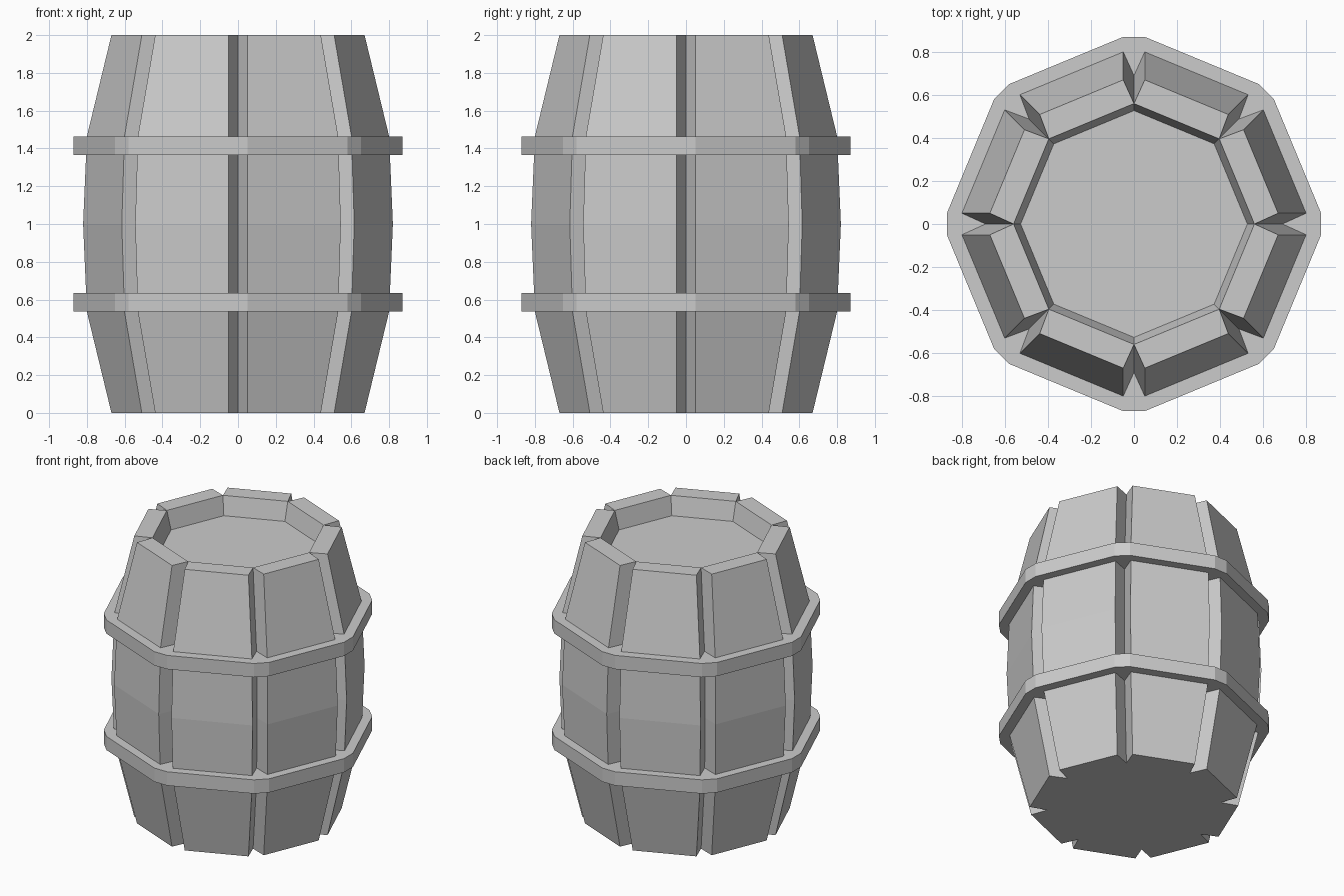
import bpy, bmesh
from math import pi, sin, cos
from mathutils import Matrix, Vector

if "Cube" in bpy.data.objects:
    bpy.data.objects.remove(bpy.data.objects["Cube"])

SIDES = 8
GAP = 0.05  # half width of the groove between staves


def polar(points, z):
    """Repeat local (radial, tangential) points around the eight grooves."""
    out = []
    for k in range(SIDES):
        rot = Matrix.Rotation(2 * pi * k / SIDES, 3, 'Z')
        out += [rot @ Vector((r, t, z)) for r, t in points]
    return out


def bridge(bm, a, b):
    n = len(a)
    for i in range(n):
        j = (i + 1) % n
        bm.faces.new((a[i], a[j], b[j], b[i]))


def finish(bm, name):
    bmesh.ops.recalc_face_normals(bm, faces=bm.faces)
    me = bpy.data.meshes.new(name)
    bm.to_mesh(me)
    bm.free()
    ob = bpy.data.objects.new(name, me)
    bpy.context.collection.objects.link(ob)
    return ob


# Barrel body: grooved staves, flat bottom, recessed lid
bm = bmesh.new()
profile = [(0, 0.67, 0.56), (0.536, 0.80, 0.69), (1, 0.82, 0.71),
           (1.464, 0.80, 0.69), (2, 0.67, 0.56)]  # z, stave edge, groove floor
rings = []
for z, edge, groove in profile:
    pts = [(edge, -GAP), (groove, 0), (edge, GAP)]
    rings.append([bm.verts.new(p) for p in polar(pts, z)])
for a, b in zip(rings, rings[1:]):
    bridge(bm, a, b)
bm.faces.new(rings[0])
top = rings[-1]
inner = top[1::3]
for k in range(SIDES):  # stave tops
    i = 3 * k
    bm.faces.new([top[(i + s) % len(top)] for s in (1, 2, 3, 4)])
lid = [bm.verts.new(p) for p in polar([(0.527, 0)], 1.87)]
bridge(bm, inner, lid)
bm.faces.new(lid)
finish(bm, "barrel_staves")


# Hoops: bevelled octagonal bands
def hoop(name, z0, z1):
    bm = bmesh.new()
    loops = []
    for r, z in ((0.87, z0), (0.87, z1), (0.67, z1), (0.67, z0)):
        loops.append([bm.verts.new(p) for p in polar([(r, -GAP), (r, GAP)], z)])
    for i in range(4):
        bridge(bm, loops[i], loops[(i + 1) % 4])
    finish(bm, name)


hoop("lower_hoop", 0.538, 0.636)
hoop("upper_hoop", 1.366, 1.464)
